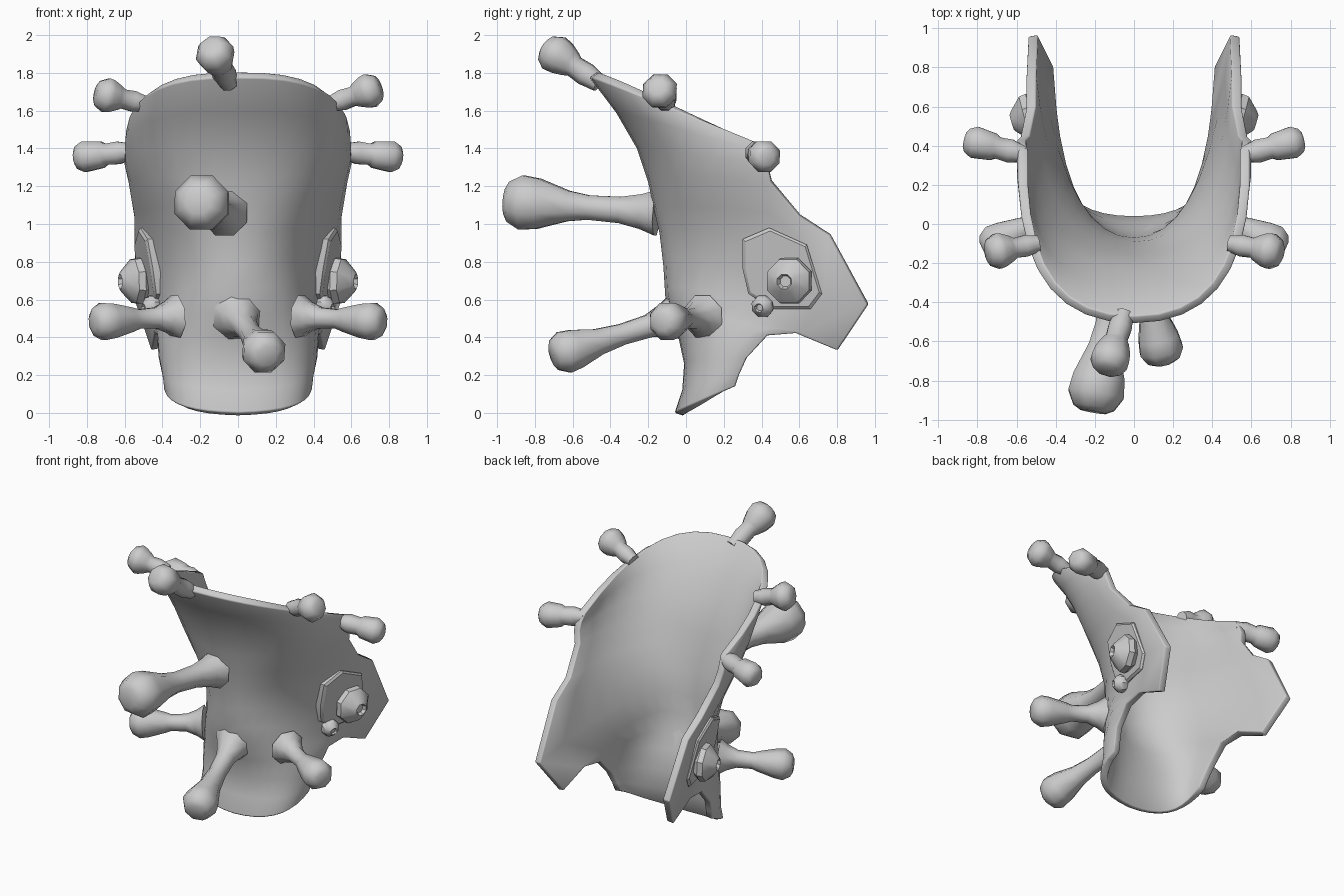
import bpy, bmesh, math
from mathutils import Vector

if "Cube" in bpy.data.objects:
    bpy.data.objects.remove(bpy.data.objects["Cube"])


def make_object(name, bm, angle=40, closed=True):
    if closed:
        bmesh.ops.recalc_face_normals(bm, faces=bm.faces)
    mesh = bpy.data.meshes.new(name)
    bm.to_mesh(mesh)
    bm.free()
    ob = bpy.data.objects.new(name, mesh)
    bpy.context.collection.objects.link(ob)
    bpy.ops.object.select_all(action='DESELECT')
    ob.select_set(True)
    bpy.context.view_layer.objects.active = ob
    bpy.ops.object.shade_smooth_by_angle(angle=math.radians(angle))
    return ob


def lathe(name, start, end, profile, sides=8, angle=40):
    """Rings of (fraction along axis, radius) swept from start to end."""
    start, end = Vector(start), Vector(end)
    axis = end - start
    rot = axis.to_track_quat('Z', 'Y')
    bm = bmesh.new()
    rings = []
    for t, r in profile:
        ring = []
        for k in range(sides):
            a = 2 * math.pi * (k + 0.5) / sides
            ring.append(bm.verts.new(start + axis * t + rot @ Vector((r * math.cos(a), r * math.sin(a), 0))))
        rings.append(ring)
    for a, b in zip(rings, rings[1:]):
        for k in range(sides):
            n = (k + 1) % sides
            bm.faces.new((a[k], a[n], b[n], b[k]))
    bm.faces.new(rings[0])
    bm.faces.new(rings[-1])
    return make_object(name, bm, angle)


def horn(name, base, tip, head, shaft, flare):
    """Club-ended horn: root, thin shaft, swollen head."""
    length = (Vector(tip) - Vector(base)).length
    h = head / length
    profile = [(0, flare), (0.1, flare * 0.5 + shaft * 0.5), (0.24, shaft * 1.08), (0.45, shaft),
               (max(0.52, 1 - 2.2 * h), shaft * 1.25), (max(0.68, 1 - 1.15 * h), head * 0.93),
               (1 - 0.6 * h, head), (1 - 0.15 * h, head * 0.74), (1, head * 0.45)]
    return lathe(name, base, tip, profile, 8, 60)


# Curved shell: each row is (front y, front z), (corner x, z), (rear edge x, y, z)
ROWS = [
    (-0.06, 0.00, 0.41, 0.01, 0.39, 0.26, 0.14),
    (-0.02, 0.12, 0.41, 0.14, 0.40, 0.28, 0.20),
    (-0.01, 0.26, 0.42, 0.28, 0.42, 0.32, 0.29),
    (-0.04, 0.40, 0.43, 0.42, 0.43, 0.43, 0.41),
    (-0.08, 0.50, 0.43, 0.57, 0.44, 0.58, 0.42),
    (-0.11, 0.62, 0.43, 0.80, 0.46, 0.80, 0.33),
    (-0.12, 0.78, 0.43, 0.88, 0.54, 0.96, 0.57),
    (-0.14, 0.95, 0.46, 1.00, 0.55, 0.76, 0.94),
    (-0.17, 1.08, 0.50, 1.13, 0.55, 0.60, 1.04),
    (-0.20, 1.22, 0.56, 1.28, 0.58, 0.45, 1.22),
    (-0.26, 1.40, 0.61, 1.43, 0.60, 0.43, 1.31),
    (-0.37, 1.59, 0.63, 1.61, 0.60, 0.41, 1.37),
    (-0.51, 1.775, 0.63, 1.79, 0.59, 0.38, 1.43),
]
COLS = 9
bm = bmesh.new()
grid = []
for fy, fz, cx, cz, ex, ey, ez in ROWS:
    p0, p1, p2 = Vector((0, fy, fz)), Vector((cx, fy, cz)), Vector((ex, ey, ez))
    row = []
    for j in range(-COLS, COLS + 1):
        t = abs(j) / COLS
        p = p0 * (1 - t) ** 2 + p1 * 2 * t * (1 - t) + p2 * t * t
        row.append(bm.verts.new((math.copysign(p.x, j), p.y, p.z)))
    grid.append(row)
for a, b in zip(grid, grid[1:]):
    for j in range(2 * COLS):
        bm.faces.new((a[j], a[j + 1], b[j + 1], b[j]))
shell = make_object("shell", bm, 45, closed=False)   # faces already point outward
solid = shell.modifiers.new("thickness", 'SOLIDIFY')
solid.thickness = 0.05
solid.offset = -1
bev = shell.modifiers.new("rounded_rim", 'BEVEL')
bev.width = 0.014
bev.segments = 2
bev.limit_method = 'ANGLE'
bev.angle_limit = math.radians(50)

# Single horns near the centre line
horn("crest_horn", (-0.05, -0.46, 1.745), (-0.14, -0.75, 1.94), 0.105, 0.06, 0.05)
horn("upper_front_horn", (-0.07, -0.155, 1.06), (-0.21, -0.96, 1.12), 0.155, 0.07, 0.13)
horn("lower_front_horn", (0.0, -0.035, 0.51), (0.155, -0.71, 0.30), 0.12, 0.06, 0.14)

# Paired side horns; the pairs differ a little in height
for s, side in ((1, "right"), (-1, "left")):
    dz = 0.015 * s
    horn(side + "_brow_horn", (s * 0.49, -0.10, 1.635), (s * 0.755, -0.15, 1.71 + dz), 0.098, 0.055, 0.045)
    horn(side + "_temple_horn", (s * 0.56, 0.355, 1.385), (s * 0.865, 0.43, 1.35), 0.088, 0.06, 0.045)
    horn(side + "_cheek_horn", (s * 0.33, 0.09, 0.51), (s * 0.77, -0.13, 0.48), 0.105, 0.055, 0.12)

    # Angular ear plate lying on the shell
    outline = [(0.30, 0.92), (0.44, 0.98), (0.64, 0.89), (0.72, 0.63),
               (0.66, 0.55), (0.47, 0.55), (0.33, 0.63), (0.30, 0.76)]
    bm = bmesh.new()
    loops = []
    for off, k in ((-0.025, 1.0), (0.018, 1.0), (0.03, 0.93)):
        loop = []
        for y, z in outline:
            y, z = 0.51 + (y - 0.51) * k, 0.74 + (z - 0.74) * k
            x = 0.43 + (y - 0.30) * 0.2 + (z - 0.75) * 0.18 + off
            loop.append(bm.verts.new((s * x, y, z)))
        loops.append(loop)
    for a, b in zip(loops, loops[1:]):
        for k in range(8):
            n = (k + 1) % 8
            bm.faces.new((a[k], a[n], b[n], b[k]))
    bm.faces.new(loops[0])
    bm.faces.new(loops[-1])
    make_object(side + "_ear_plate", bm, 30)

    # Ear knobs with a dimpled tip
    lathe(side + "_ear_knob", (s * 0.485, 0.56, 0.70), (s * 0.625, 0.52, 0.695),
          [(0, 0.10), (0.25, 0.13), (0.5, 0.125), (0.92, 0.06), (1, 0.042), (0.85, 0.03)], 8, 35)
    lathe(side + "_small_knob", (s * 0.42, 0.42, 0.57), (s * 0.50, 0.385, 0.555),
          [(0, 0.05), (0.4, 0.062), (0.7, 0.055), (1, 0.025), (0.85, 0.018)], 8, 35)
